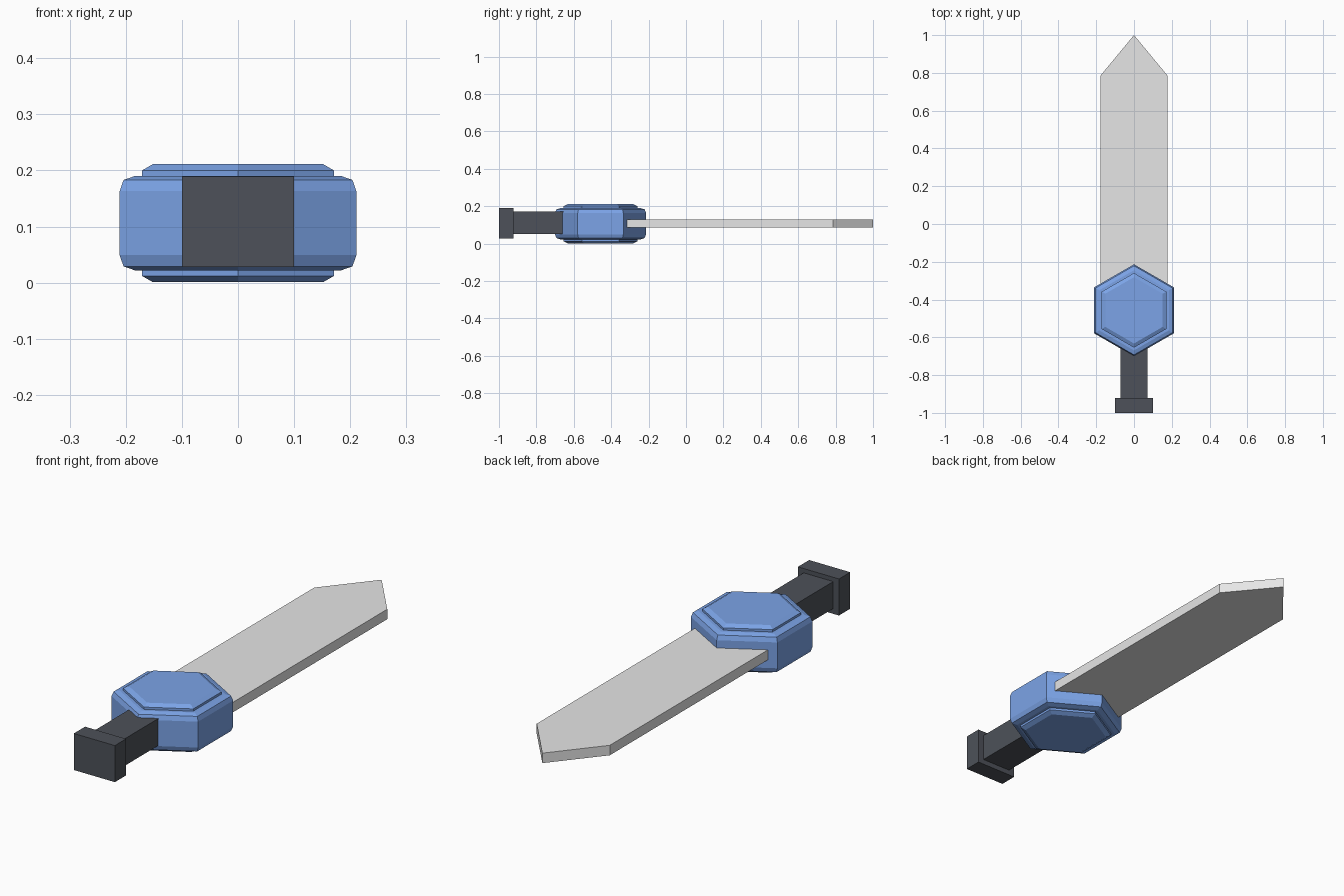
import bpy, bmesh, math

if "Cube" in bpy.data.objects:
    bpy.data.objects.remove(bpy.data.objects["Cube"])

def material(name, rgb):
    m = bpy.data.materials.new(name)
    m.diffuse_color = (*rgb, 1)
    m.use_nodes = True
    m.node_tree.nodes["Principled BSDF"].inputs["Base Color"].default_value = m.diffuse_color
    return m

BLUE = material("blue", (0.2, 0.37, 0.8))
STEEL = material("light_grey", (0.79, 0.79, 0.79))
DARK = material("charcoal", (0.075, 0.083, 0.1))

def loft(name, rings, mat):
    """Skin a stack of equal-length closed rings and cap both ends."""
    bm = bmesh.new()
    loops = [[bm.verts.new(p) for p in ring] for ring in rings]
    n = len(loops[0])
    for a, b in zip(loops, loops[1:]):
        for i in range(n):
            j = (i + 1) % n
            bm.faces.new((a[i], a[j], b[j], b[i]))
    bm.faces.new(loops[0][::-1])
    bm.faces.new(loops[-1])
    bmesh.ops.recalc_face_normals(bm, faces=bm.faces)
    me = bpy.data.meshes.new(name)
    bm.to_mesh(me)
    bm.free()
    me.materials.append(mat)
    ob = bpy.data.objects.new(name, me)
    bpy.context.collection.objects.link(ob)
    return ob

def box(name, x, y0, y1, z0, z1, mat):
    return loft(name, [[(-x, y0, z), (x, y0, z), (x, y1, z), (-x, y1, z)]
                       for z in (z0, z1)], mat)

GUARD_Y, MID_Z = -0.457, 0.106

def hexagon(half_width, z):
    r = half_width / math.cos(math.pi / 6)
    return [(r * math.cos(a), GUARD_Y + r * math.sin(a), z)
            for a in (math.radians(30 + 60 * i) for i in range(6))]

def hex_stack(name, profile):
    """Mirror an upper (half width, height) profile about the middle plane."""
    full = [(w, -h) for w, h in reversed(profile)] + profile
    return loft(name, [hexagon(w, MID_Z + h) for w, h in full], BLUE)

# Hexagonal guard with a two-step bevel, and the raised plates on both faces
hex_stack("guard", [(0.211, 0.057), (0.204, 0.077), (0.184, 0.084)])
hex_stack("guard_plates", [(0.171, 0.094), (0.152, 0.105)])

# Flat pointed blade
outline = [(-0.178, -0.45), (0.178, -0.45), (0.178, 0.785), (0, 1.0), (-0.178, 0.785)]
loft("blade", [[(x, y, z) for x, y in outline] for z in (0.085, 0.129)], STEEL)

# Grip and pommel
box("grip", 0.072, -0.93, -0.5, 0.051, 0.17, DARK)
box("pommel", 0.1, -1.0, -0.922, 0.028, 0.189, DARK)
